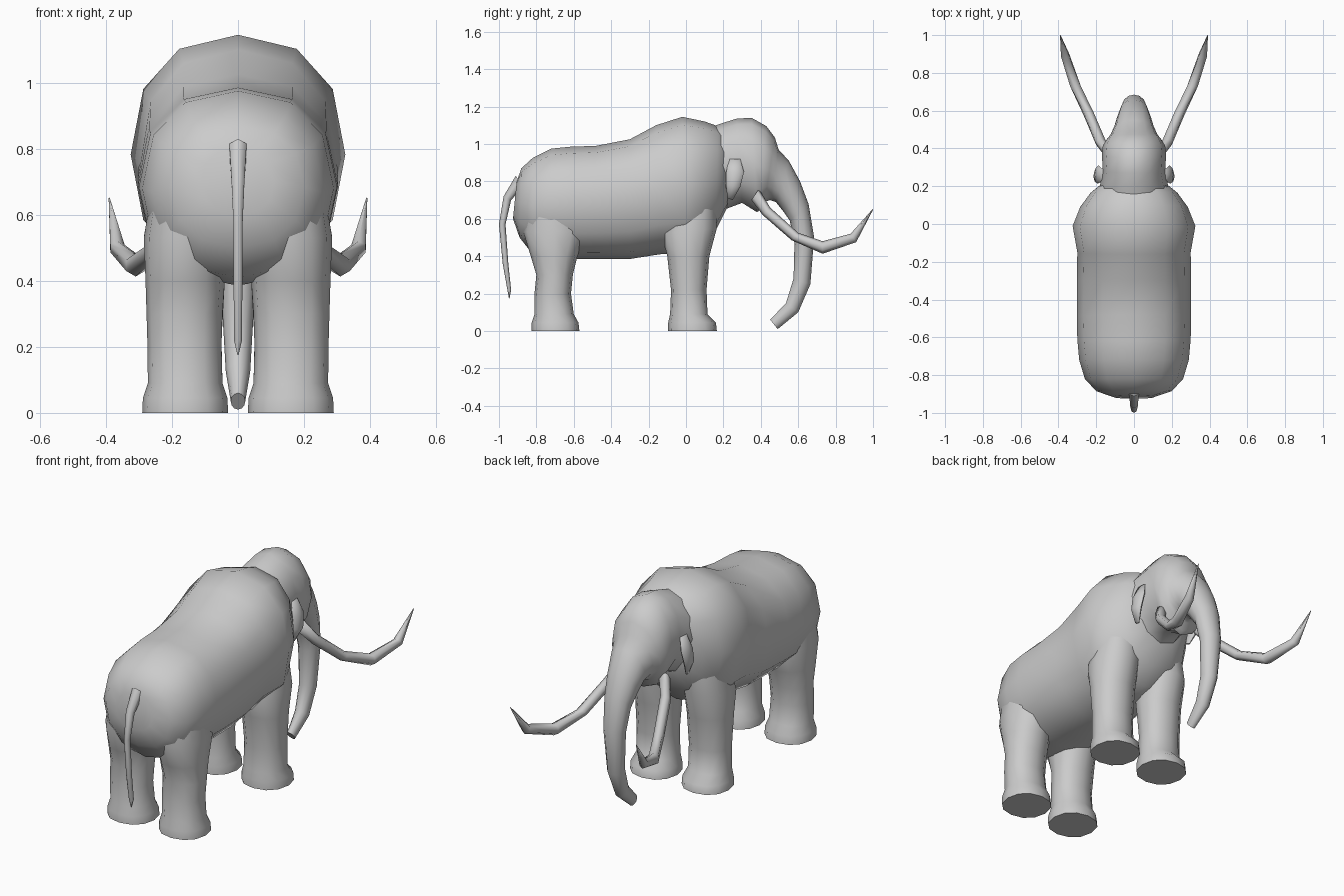
import bpy, bmesh, math


def spow(v, e):
    return math.copysign(abs(v) ** e, v)


def loft(name, rings, sides=12, power=2.0, mirror=False, angle=55):
    """Skin through rings (y1, z1, y2, z2, half_width, x_centre).
    (y1, z1) and (y2, z2) are the ring's two ends in the side view."""
    bm = bmesh.new()
    loops = []
    for y1, z1, y2, z2, hw, xc in rings:
        loop = []
        for i in range(sides):
            a = 2 * math.pi * i / sides
            s = spow(math.sin(a), 2 / power)
            c = spow(math.cos(a), 2 / power)
            loop.append(bm.verts.new((xc + hw * s,
                                      (y1 + y2) / 2 + c * (y1 - y2) / 2,
                                      (z1 + z2) / 2 + c * (z1 - z2) / 2)))
        loops.append(loop)
    for a, b in zip(loops, loops[1:]):
        for i in range(sides):
            j = (i + 1) % sides
            bm.faces.new((a[i], a[j], b[j], b[i]))
    bm.faces.new(loops[0])
    bm.faces.new(loops[-1])
    bmesh.ops.recalc_face_normals(bm, faces=bm.faces)
    mesh = bpy.data.meshes.new(name)
    bm.to_mesh(mesh)
    bm.free()
    ob = bpy.data.objects.new(name, mesh)
    bpy.context.collection.objects.link(ob)
    bpy.ops.object.select_all(action='DESELECT')
    ob.select_set(True)
    bpy.context.view_layer.objects.active = ob
    bpy.ops.object.shade_smooth_by_angle(angle=math.radians(angle))
    if mirror:
        ob.modifiers.new("Mirror", 'MIRROR')
    return ob


# Body: rump, back, shoulder hump, chest
loft("body", [
    (-0.905, 0.80, -0.925, 0.60, 0.11, 0),
    (-0.88, 0.87, -0.89, 0.50, 0.20, 0),
    (-0.82, 0.925, -0.82, 0.41, 0.26, 0),
    (-0.72, 0.975, -0.72, 0.385, 0.29, 0),
    (-0.62, 0.985, -0.60, 0.385, 0.30, 0),
    (-0.48, 0.99, -0.50, 0.385, 0.303, 0),
    (-0.30, 1.025, -0.30, 0.385, 0.303, 0),
    (-0.16, 1.10, -0.14, 0.41, 0.30, 0),
    (-0.02, 1.145, 0.00, 0.42, 0.325, 0),
    (0.10, 1.12, 0.08, 0.45, 0.285, 0),
    (0.17, 1.095, 0.16, 0.54, 0.23, 0),
    (0.24, 1.02, 0.22, 0.66, 0.15, 0),
], power=2.3)

# Head flowing into the trunk
loft("head_and_trunk", [
    (0.10, 1.08, 0.12, 0.62, 0.19, 0),
    (0.19, 1.11, 0.22, 0.655, 0.18, 0),
    (0.27, 1.135, 0.30, 0.685, 0.165, 0),
    (0.35, 1.14, 0.38, 0.635, 0.17, 0),
    (0.43, 1.095, 0.40, 0.65, 0.165, 0),
    (0.475, 1.035, 0.42, 0.69, 0.145, 0),
    (0.495, 0.97, 0.45, 0.70, 0.125, 0),
    (0.55, 0.91, 0.48, 0.69, 0.105, 0),
    (0.61, 0.80, 0.52, 0.64, 0.09, 0),
    (0.655, 0.68, 0.555, 0.59, 0.075, 0),
    (0.685, 0.50, 0.58, 0.47, 0.06, 0),
    (0.665, 0.25, 0.575, 0.28, 0.045, 0),
    (0.60, 0.10, 0.535, 0.15, 0.037, 0),
    (0.49, 0.01, 0.45, 0.06, 0.022, 0),
])

# Front and rear legs with flared feet
loft("front_legs", [
    (0.165, 0.0, -0.095, 0.0, 0.13, 0.16),
    (0.16, 0.045, -0.095, 0.045, 0.128, 0.16),
    (0.115, 0.09, -0.085, 0.09, 0.113, 0.16),
    (0.11, 0.22, -0.08, 0.22, 0.112, 0.162),
    (0.125, 0.40, -0.10, 0.40, 0.12, 0.16),
    (0.165, 0.55, -0.13, 0.52, 0.125, 0.16),
    (0.16, 0.72, -0.08, 0.72, 0.11, 0.14),
], power=2.2, mirror=True)
loft("rear_legs", [
    (-0.57, 0.0, -0.825, 0.0, 0.13, 0.16),
    (-0.575, 0.045, -0.825, 0.045, 0.128, 0.16),
    (-0.60, 0.09, -0.81, 0.09, 0.113, 0.16),
    (-0.615, 0.20, -0.81, 0.20, 0.112, 0.162),
    (-0.605, 0.30, -0.80, 0.30, 0.115, 0.162),
    (-0.58, 0.40, -0.83, 0.40, 0.12, 0.16),
    (-0.53, 0.53, -0.87, 0.53, 0.13, 0.155),
    (-0.58, 0.75, -0.84, 0.75, 0.11, 0.14),
], power=2.2, mirror=True)

# Curved tusks
loft("tusks", [
    (0.39, 0.76, 0.35, 0.70, 0.035, 0.125),
    (0.45, 0.66, 0.41, 0.62, 0.03, 0.175),
    (0.60, 0.525, 0.565, 0.485, 0.03, 0.24),
    (0.73, 0.48, 0.73, 0.413, 0.033, 0.31),
    (0.88, 0.52, 0.91, 0.475, 0.025, 0.365),
    (0.998, 0.652, 1.0, 0.648, 0.002, 0.39),
], sides=6, mirror=True, angle=70)

# Small ears
loft("ears", [
    (0.29, 0.92, 0.23, 0.92, 0.01, 0.165),
    (0.31, 0.85, 0.215, 0.85, 0.02, 0.188),
    (0.29, 0.77, 0.215, 0.78, 0.02, 0.195),
    (0.25, 0.70, 0.22, 0.71, 0.008, 0.175),
], sides=8, mirror=True, angle=70)

# Tail
loft("tail", [
    (-0.91, 0.83, -0.87, 0.77, 0.03, 0),
    (-0.975, 0.72, -0.935, 0.70, 0.023, 0),
    (-1.0, 0.57, -0.965, 0.57, 0.016, 0),
    (-0.98, 0.36, -0.95, 0.36, 0.015, 0),
    (-0.955, 0.22, -0.935, 0.22, 0.014, 0),
    (-0.947, 0.175, -0.943, 0.175, 0.002, 0),
], sides=6, angle=70)
